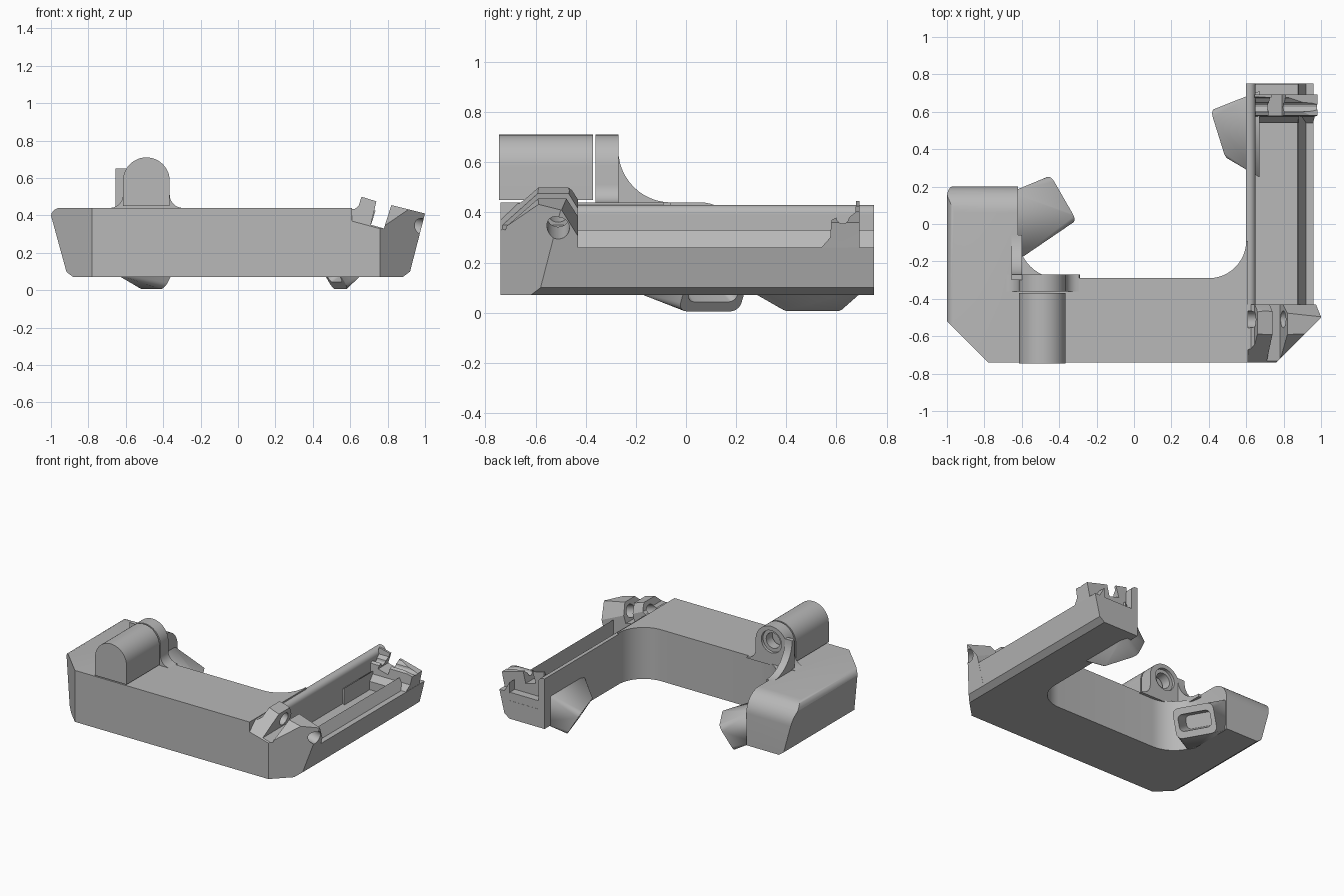
import bpy, bmesh, math
from mathutils import Vector, Matrix

old = bpy.data.objects.get("Cube")
if old:
    bpy.data.objects.remove(old, do_unlink=True)

grey = bpy.data.materials.new("plain grey")
grey.use_nodes = True
grey.diffuse_color = (0.48, 0.48, 0.48, 1)
grey.node_tree.nodes["Principled BSDF"].inputs["Base Color"].default_value = grey.diffuse_color


def finish(name, bm):
    bmesh.ops.recalc_face_normals(bm, faces=bm.faces)
    mesh = bpy.data.meshes.new(name)
    bm.to_mesh(mesh)
    bm.free()
    mesh.materials.append(grey)
    obj = bpy.data.objects.new(name, mesh)
    bpy.context.collection.objects.link(obj)
    return obj


def prism(name, pts, axis, lo, hi, planes=()):
    """Extrude a 2D profile along an axis, then trim it with (point, outward normal) planes."""
    place = {"x": lambda a, b, t: (t, a, b),
             "y": lambda a, b, t: (a, t, b),
             "z": lambda a, b, t: (a, b, t)}[axis]
    bm = bmesh.new()
    face = bm.faces.new([bm.verts.new(place(a, b, lo)) for a, b in pts])
    new = bmesh.ops.extrude_face_region(bm, geom=[face])["geom"]
    shift = Vector(place(0, 0, hi - lo))
    bmesh.ops.translate(bm, vec=shift, verts=[v for v in new if isinstance(v, bmesh.types.BMVert)])
    bmesh.ops.recalc_face_normals(bm, faces=bm.faces)
    for co, no in planes:
        geom = bm.verts[:] + bm.edges[:] + bm.faces[:]
        cut = bmesh.ops.bisect_plane(bm, geom=geom, plane_co=co, plane_no=no, clear_outer=True)
        edges = [e for e in cut["geom_cut"] if isinstance(e, bmesh.types.BMEdge)]
        bmesh.ops.holes_fill(bm, edges=edges, sides=0)
    return finish(name, bm)


def cylinder(name, start, end, radius):
    a, b = Vector(start), Vector(end)
    bm = bmesh.new()
    turn = (b - a).to_track_quat("Z", "Y").to_matrix().to_4x4()
    bmesh.ops.create_cone(bm, cap_ends=True, segments=32, radius1=radius, radius2=radius,
                          depth=(b - a).length, matrix=Matrix.Translation((a + b) / 2) @ turn)
    return finish(name, bm)


def combine(obj, other, operation="DIFFERENCE"):
    mod = obj.modifiers.new("combine", "BOOLEAN")
    mod.object, mod.operation, mod.solver = other, operation, "EXACT"
    graph = bpy.context.evaluated_depsgraph_get()
    mesh = bpy.data.meshes.new_from_object(obj.evaluated_get(graph))
    obj.modifiers.clear()
    obj.data = mesh
    bpy.data.objects.remove(other, do_unlink=True)


def arc(cx, cy, r, start, end, n=12):
    angles = [math.radians(start + (end - start) * i / n) for i in range(n + 1)]
    return [(cx + r * math.cos(t), cy + r * math.sin(t)) for t in angles]


# Main frame: left arm and front bar with filleted inner corners
outline = [(-1, 0.2), (-1, -0.52), (-0.78, -0.74), (0.61, -0.74), (0.61, -0.09)]
outline += arc(0.4, -0.09, 0.2, 0, -90) + arc(-0.4, -0.07, 0.22, -90, -180) + [(-0.62, 0.2)]
trims = [((-1, 0, 0.4), (-0.31, 0, -0.085)), ((-0.92, 0, 0.1), (-0.6, 0, -0.8))]
for deg in (15, 40, 65):
    c, s = math.cos(math.radians(deg)), math.sin(math.radians(deg))
    trims.append(((-0.95 - 0.05 * c, 0, 0.39 + 0.05 * s), (-c, 0, s)))
frame = prism("main_frame", outline, "z", 0.07, 0.44, trims)
# Rounded back top edge of the left arm
round_off = [(0.25, 0.5), (0.06, 0.5)] + arc(0.06, 0.3, 0.14, 90, 0) + [(0.25, 0.3)]
combine(frame, prism("arm_round_cutter", round_off, "x", -1.1, -0.55))

# Right arm: inner rail, deep channel, sloped ridge and outer rim
arm = [(0.6, 0.07), (0.88, 0.07), (0.92, 0.1), (0.96, 0.26), (0.92, 0.26), (0.88, 0.33),
       (0.875, 0.2), (0.65, 0.2), (0.65, 0.39)] + arc(0.615, 0.395, 0.035, 0, 90, 6) + [(0.6, 0.43)]
prism("channel_arm", arm, "y", -0.45, 0.75)
prism("arm_end_block", [(0.62, 0.08), (0.88, 0.08), (0.92, 0.1), (0.96, 0.26), (0.62, 0.26)],
      "y", 0.54, 0.749)

# Front hinge lug: tilted, slotted, chamfered and drilled
lug = [(0.6, 0.07), (0.88, 0.07), (0.92, 0.1), (1, 0.41), (0.82, 0.455), (0.78, 0.33),
       (0.71, 0.35), (0.74, 0.475), (0.66, 0.5), (0.645, 0.45), (0.625, 0.435), (0.6, 0.435)]
hinge = prism("front_hinge_lug", lug, "y", -0.74, -0.43,
              [((0.76, -0.74, 0), (1, -1, 0)), ((0.7, -0.74, 0.345), (0.27, -0.95, 1)),
               ((0.66, -0.47, 0.5), (0.1, 0.4, 0.5)), ((0.66, -0.445, 0.47), (0.2, 0.8, 0.45))])
combine(hinge, cylinder("hinge_pin_cutter", (0.57, -0.51, 0.445), (1.03, -0.51, 0.325), 0.045))

# Back clip with a scooped profile and the same slot
clip = prism("back_clip", [(0.645, 0.2), (0.945, 0.2), (0.96, 0.27), (0.98, 0.36), (0.81, 0.405),
                           (0.79, 0.325), (0.71, 0.345), (0.735, 0.425), (0.645, 0.445)],
             "y", 0.53, 0.7)
scoop = [(0.54, 0.15), (0.54, 0.26), (0.575, 0.3), (0.58, 0.37), (0.6, 0.38)]
scoop += arc(0.625, 0.38, 0.025, 180, 360, 6) + [(0.675, 0.4), (0.68, 0.46), (0.693, 0.46), (0.693, 0.15)]
combine(clip, prism("clip_profile", scoop, "x", 0.5, 1.1), "INTERSECT")

# Arched knob and the drilled lug behind it
prism("arched_knob", [(-0.615, 0.45)] + [(-0.365, 0.45)] + arc(-0.49, 0.585, 0.125, 0, 180, 24),
      "y", -0.745, -0.37)
flare = [(-0.69, 0.43), (-0.29, 0.43)] + arc(-0.295, 0.51, 0.07, -90, -180, 8)
flare += arc(-0.49, 0.585, 0.125, 0, 180, 24) + arc(-0.685, 0.51, 0.07, 0, -90, 8)
knob_lug = prism("drilled_lug", flare, "y", -0.36, -0.27)
combine(knob_lug, cylinder("lug_hole_cutter", (-0.49, -0.5, 0.6), (-0.49, -0.1, 0.6), 0.055))
combine(knob_lug, cylinder("lug_recess_cutter", (-0.49, -0.29, 0.6), (-0.49, -0.1, 0.6), 0.08))
# Curved gusset running from the lug down onto the left arm
gusset = [(-0.3, 0.42), (-0.06, 0.42), (-0.06, 0.44)] + arc(-0.06, 0.65, 0.21, -90, -180) + [(-0.3, 0.65)]
prism("lug_gusset", gusset, "x", -0.655, -0.6)


def guide(name, centre, normal, half_width, base_x, base_y):
    """Tapered hollow guide: rounded slot mouth flaring back into the arm wall."""
    n = Vector(normal).normalized()
    side = Vector((0, 0, 1)).cross(n).normalized()
    up = n.cross(side)
    centre = Vector(centre)

    def ring(w, h, r, depth):
        pts = []
        for cx, cy, a in ((w - r, h - r, 0), (r - w, h - r, 90), (r - w, r - h, 180), (w - r, r - h, 270)):
            pts += arc(cx, cy, r, a, a + 90, 5)
        return [centre + side * a + up * b + n * depth for a, b in pts]

    def hull(part, pts):
        bm = bmesh.new()
        for p in pts:
            bm.verts.new(p)
        out = bmesh.ops.convex_hull(bm, input=bm.verts[:])
        spare = {g for g in out["geom_interior"] + out["geom_unused"] if isinstance(g, bmesh.types.BMVert)}
        bmesh.ops.delete(bm, geom=list(spare), context="VERTS")
        return finish(part, bm)

    base = [Vector((base_x, y, z)) for y in base_y for z in (0.09, 0.32)]
    body = hull(name, ring(half_width, 0.1, 0.04, 0) + base)
    combine(body, hull(name + "_cutter", ring(half_width - 0.025, 0.06, 0.03, 0.05)
                       + ring(half_width - 0.04, 0.045, 0.03, -0.13)))


guide("left_side_guide", (-0.42, 0.115, 0.092), (0.75, 0.43, -0.5), 0.14, -0.66, (-0.22, 0.17))
guide("right_side_guide", (0.5, 0.49, 0.092), (-0.8, -0.25, -0.5), 0.14, 0.67, (0.25, 0.71))

# Smooth curved surfaces while keeping corners crisp
bpy.ops.object.select_all(action="DESELECT")
for obj in bpy.context.scene.objects:
    if obj.type == "MESH":
        obj.select_set(True)
        bpy.context.view_layer.objects.active = obj
bpy.ops.object.shade_smooth_by_angle(angle=math.radians(28))
